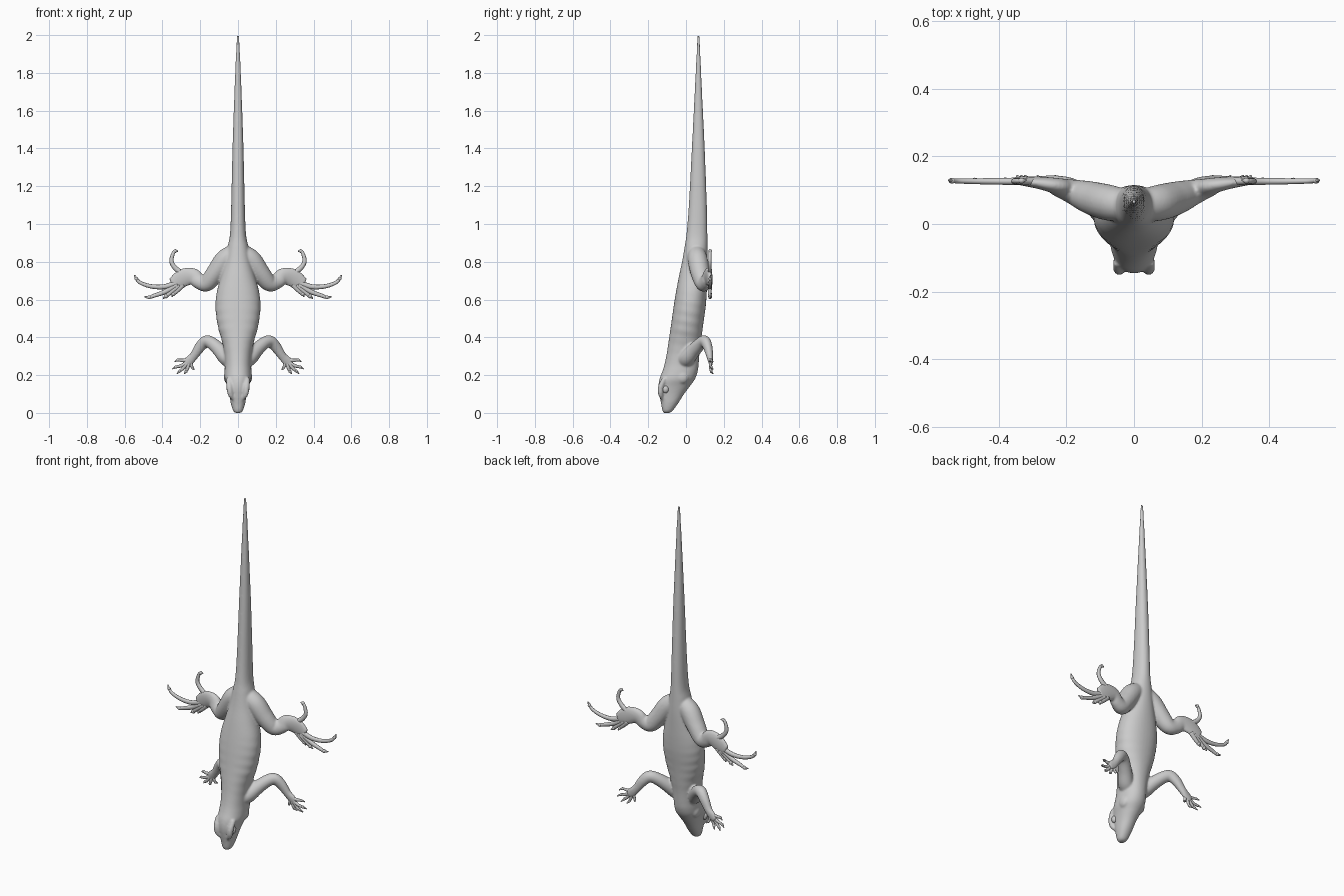
import bpy, bmesh, math
from mathutils import Vector, Matrix

if "Cube" in bpy.data.objects:
    bpy.data.objects.remove(bpy.data.objects["Cube"])


def spline(keys, steps):
    """Catmull-Rom through tuples of any length."""
    out = []
    n = len(keys)
    for i in range(n - 1):
        a, b, c, d = (keys[max(0, min(n - 1, i + k))] for k in (-1, 0, 1, 2))
        for s in range(steps):
            t = s / steps
            out.append([0.5 * (2 * q + (r - p) * t + (2 * p - 5 * q + 4 * r - w) * t * t
                               + (3 * q - p - 3 * r + w) * t ** 3)
                        for p, q, r, w in zip(a, b, c, d)])
    out.append(list(keys[-1]))
    return out


def loft(bm, rings):
    """Skin a list of closed rings and cap both ends."""
    rows = [[bm.verts.new(p) for p in ring] for ring in rings]
    n = len(rows[0])
    faces = []
    for a, b in zip(rows, rows[1:]):
        for j in range(n):
            k = (j + 1) % n
            faces.append(bm.faces.new((a[j], a[k], b[k], b[j])))
    faces.append(bm.faces.new(rows[0][::-1]))
    faces.append(bm.faces.new(rows[-1]))
    bmesh.ops.recalc_face_normals(bm, faces=faces)


def tube(bm, keys, side, steps=6, n=12):
    """Tapered tube; key = x, y, z, width radius, depth (y) radius."""
    pts = spline(keys, steps)
    pos = [Vector((side * p[0], p[1], p[2])) for p in pts]
    rings = []
    for i, p in enumerate(pos):
        t = (pos[min(i + 1, len(pos) - 1)] - pos[max(i - 1, 0)]).normalized()
        u = t.cross(Vector((0, 1, 0))).normalized()
        v = u.cross(t)
        rings.append([p + u * (pts[i][3] * math.cos(2 * math.pi * j / n))
                      + v * (pts[i][4] * math.sin(2 * math.pi * j / n)) for j in range(n)])
    loft(bm, rings)


def ball(bm, centre, size):
    m = Matrix.Translation(centre) @ Matrix.Diagonal((*size, 1))
    bmesh.ops.create_uvsphere(bm, u_segments=20, v_segments=12, radius=1, matrix=m)


def finish(name, bm):
    me = bpy.data.meshes.new(name)
    bm.to_mesh(me)
    bm.free()
    for p in me.polygons:
        p.use_smooth = True
    ob = bpy.data.objects.new(name, me)
    bpy.context.collection.objects.link(ob)
    return ob


# Trunk, head and tail: z, back y, belly y, half width
TRUNK = [
    (.000, -.118, -.085, .014), (.012, -.125, -.070, .026), (.05, -.132, -.042, .038),
    (.10, -.142, -.010, .047), (.14, -.146, .020, .057), (.18, -.140, .048, .070),
    (.22, -.125, .062, .071), (.26, -.113, .067, .070), (.32, -.101, .072, .074),
    (.38, -.092, .080, .085), (.46, -.080, .090, .107), (.56, -.066, .104, .119),
    (.64, -.053, .110, .112), (.72, -.038, .113, .091), (.80, -.021, .115, .070),
    (.88, -.007, .114, .055), (.95, .003, .113, .042), (1.10, .015, .110, .036),
    (1.40, .031, .099, .029), (1.70, .046, .085, .019), (1.93, .057, .075, .010),
    (2.0, .060, .071, .006)]

# Limbs: x, y, z, width radius, depth radius
HIND = [
    (.02, .055, .85, .045, .045), (.07, .062, .81, .054, .053), (.12, .075, .74, .050, .050),
    (.165, .090, .687, .044, .041), (.205, .103, .695, .040, .031), (.235, .113, .722, .043, .024),
    (.275, .121, .720, .048, .019), (.315, .126, .702, .045, .015), (.35, .128, .682, .030, .011)]
FORE = [
    (.02, -.015, .27, .040, .042), (.06, .005, .29, .042, .044), (.10, .045, .335, .037, .037),
    (.14, .080, .370, .033, .032), (.17, .100, .378, .032, .029), (.20, .115, .350, .029, .025),
    (.235, .126, .300, .023, .018), (.26, .130, .275, .026, .013), (.283, .132, .256, .018, .009)]

# Digits: paths of x, z, tapering to the claw
HIND_TOES = [
    [(.29, .735), (.33, .765), (.352, .80), (.345, .84), (.332, .857), (.318, .855)],
    [(.32, .69), (.39, .668), (.46, .670), (.515, .688), (.538, .71), (.547, .73)],
    [(.32, .68), (.385, .642), (.44, .622), (.47, .612), (.495, .615)],
    [(.31, .675), (.355, .64), (.38, .618), (.397, .606)],
    [(.29, .68), (.325, .645), (.342, .63), (.35, .614)]]
FORE_TOES = [
    [(.26, .28), (.295, .278), (.318, .28), (.335, .272)],
    [(.265, .27), (.30, .25), (.328, .243), (.347, .233)],
    [(.265, .27), (.292, .235), (.308, .222), (.323, .208)],
    [(.258, .27), (.268, .235), (.275, .22), (.285, .207)],
    [(.25, .28), (.246, .25), (.24, .238), (.232, .23)]]

# Skin: trunk, limbs and head bumps fused into one smooth surface
skin = bmesh.new()
rings = []
N = 40
for z, back, belly, hw in spline(TRUNK, 8):
    cy, ry = (back + belly) / 2, (belly - back) / 2
    rib = .012 * max(0, 1 - abs(z - .47) / .2)
    ring = []
    for j in range(N):
        a = 2 * math.pi * j / N
        c, s = math.cos(a), math.sin(a)
        k = 1 + rib * abs(c) * math.sin(z * 120 + s * 2)
        ring.append((hw * k * math.copysign(abs(c) ** .92, c),
                     cy + ry * k * math.copysign(abs(s) ** .92, s), z))
    rings.append(ring)
loft(skin, rings)
for side in (-1, 1):
    tube(skin, HIND, side, n=20)
    tube(skin, FORE, side, n=20)
    # brow ridge
    tube(skin, [(.022, -.122, .07, .008, .008), (.040, -.134, .10, .015, .014),
                (.045, -.132, .14, .017, .016), (.050, -.112, .185, .012, .012)], side)
    # jowl
    ball(skin, (side * .055, -.02, .19), (.020, .035, .035))
body = finish("lizard_skin", skin)
rm = body.modifiers.new("fuse", 'REMESH')
rm.mode = 'VOXEL'
rm.voxel_size = .0055
rm.use_smooth_shade = True
sm = body.modifiers.new("soften", 'SMOOTH')
sm.factor = .5
sm.iterations = 6

# Toes, fingers and eyes
for side, label in ((-1, "left"), (1, "right")):
    for name, toes, y0, y1, r in (("hind_toes", HIND_TOES, .126, .130, .015),
                                  ("front_fingers", FORE_TOES, .129, .143, .011)):
        bm = bmesh.new()
        for toe in toes:
            m = len(toe) - 1
            keys = []
            for i, (x, z) in enumerate(toe):
                w = r * (1 - .6 * i / m) if i < m else .003
                keys.append((x, y0 + (y1 - y0) * (i / m) ** 3, z, w, w * .8))
            tube(bm, keys, side, steps=5, n=10)
            # knuckle before the claw
            x, y, z, w, d = keys[-2]
            ball(bm, (side * x, y, z), (w * 1.25, w * 1.1, w * 1.25))
        finish(f"{label}_{name}", bm)
    bm = bmesh.new()
    ball(bm, (side * .046, -.108, .125), (.014, .017, .020))
    finish(f"{label}_eye", bm)
